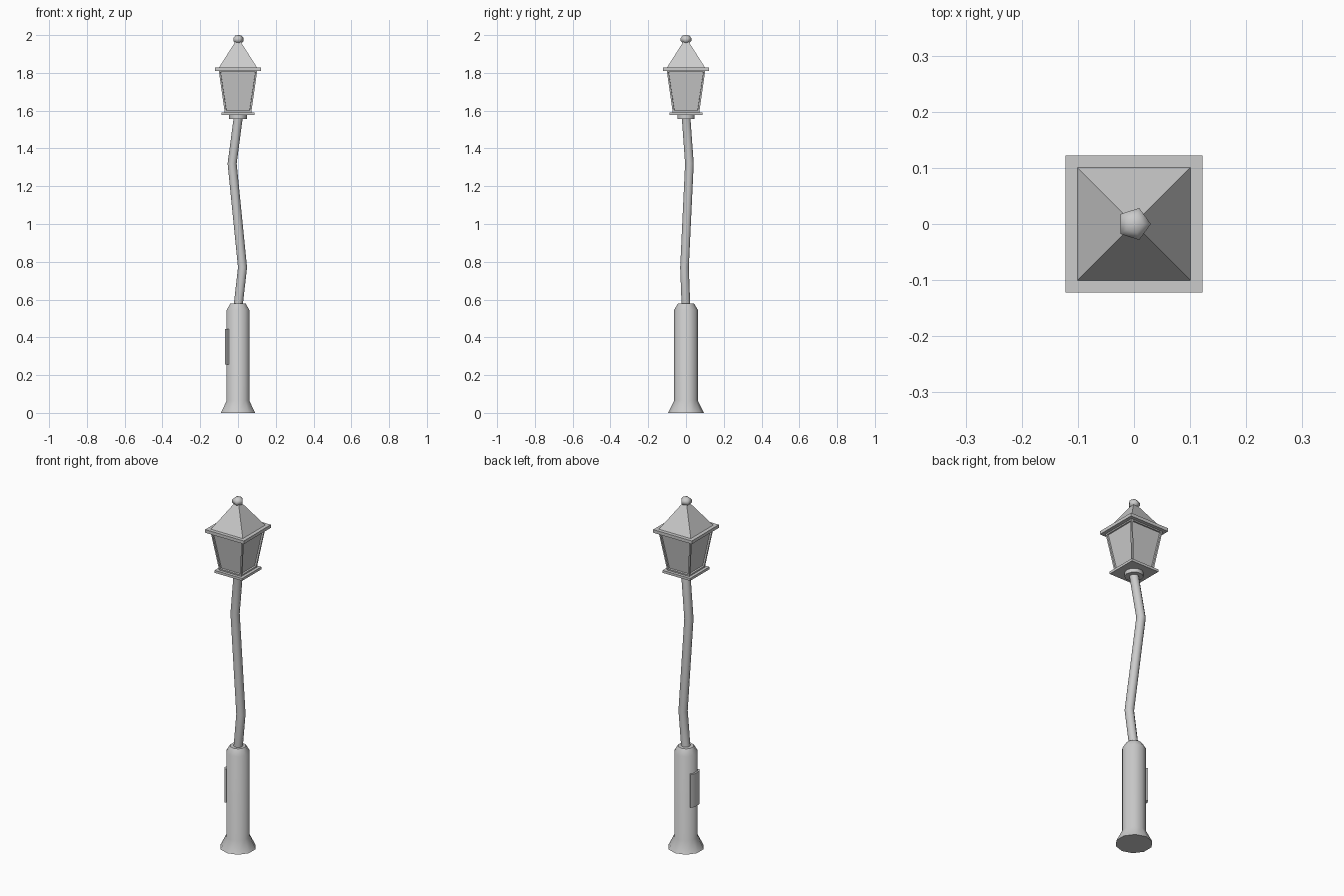
import bpy, bmesh
from math import sin, cos, pi, radians

if "Cube" in bpy.data.objects:
    bpy.data.objects.remove(bpy.data.objects["Cube"])


def finish(bm, name, smooth=None):
    bmesh.ops.recalc_face_normals(bm, faces=bm.faces)
    me = bpy.data.meshes.new(name)
    bm.to_mesh(me)
    bm.free()
    ob = bpy.data.objects.new(name, me)
    bpy.context.collection.objects.link(ob)
    if smooth:
        bpy.ops.object.select_all(action='DESELECT')
        ob.select_set(True)
        bpy.context.view_layer.objects.active = ob
        bpy.ops.object.shade_smooth_by_angle(angle=radians(smooth))
    return ob


def loft(rings, closed=False):
    """Join equal-length point rings with quads; cap the ends unless closed."""
    bm = bmesh.new()
    vs = [[bm.verts.new(p) for p in r] for r in rings]
    n = len(vs[0])
    pairs = list(zip(vs, vs[1:]))
    if closed:
        pairs.append((vs[-1], vs[0]))
    for a, b in pairs:
        for i in range(n):
            j = (i + 1) % n
            bm.faces.new((a[i], a[j], b[j], b[i]))
    if not closed:
        bm.faces.new(vs[0][::-1])
        bm.faces.new(vs[-1])
    return bm


def ring(n, r, z, x=0, y=0, start=0.0):
    return [(x + r * cos(start + 2 * pi * i / n), y + r * sin(start + 2 * pi * i / n), z)
            for i in range(n)]


def square(h, z):
    return ring(4, h * 2 ** 0.5, z, start=pi / 4)


# Ten-sided flared base column
profile = [(0.095, 0), (0.063, 0.065), (0.063, 0.545), (0.042, 0.58)]
finish(loft([ring(10, r, z, start=pi / 2) for r, z in profile]), "base_column", 40)

# Curved access door on the left of the column
def arc_plate(name, angles, r_in, r_out, z0, z1):
    rings = []
    for a in angles:
        c, s = cos(radians(a)), sin(radians(a))
        k = 1.0 if a in (162, 198) else 0.97
        rings.append([(r * k * c, r * k * s, z)
                      for r, z in ((r_in, z0), (r_out, z0), (r_out, z1), (r_in, z1))])
    finish(loft(rings), name, 40)

arc_plate("access_door", (144, 162, 198, 216), 0.052, 0.073, 0.255, 0.445)

# Crooked pole
path = [(0, 0, 0.56), (0.024, -0.008, 0.77), (-0.031, 0.018, 1.32), (0.002, 0, 1.57)]
finish(loft([ring(10, 0.024, z, x, y) for x, y, z in path]), "crooked_pole", 40)

# Lantern collar and bottom plate
finish(loft([ring(10, 0.048, z) for z in (1.555, 1.58)]), "lantern_collar", 40)
finish(loft([square(0.087, z) for z in (1.577, 1.591)]), "lantern_bottom_plate")

# Tapered lantern body with recessed panes
bm = loft([square(0.07, 1.59), square(0.102, 1.812)])
bm.normal_update()
sides = [f for f in bm.faces if abs(f.normal.z) < 0.7]
bmesh.ops.recalc_face_normals(bm, faces=bm.faces)
bmesh.ops.inset_individual(bm, faces=sides, thickness=0.013, depth=0)
bmesh.ops.inset_individual(bm, faces=sides, thickness=0.001, depth=-0.009)
finish(bm, "lantern_body")

# Eave plate and pyramid roof
finish(loft([square(0.122, z) for z in (1.81, 1.828)]), "roof_eave")
finish(loft([square(0.103, 1.825), square(0.012, 1.968)]), "lantern_roof")

# Five-sided finial
knob = [(0.016, 1.956), (0.030, 1.969), (0.030, 1.985), (0.017, 1.998), (0.003, 2.0)]
finish(loft([ring(5, r, z) for r, z in knob]), "finial", 80)
